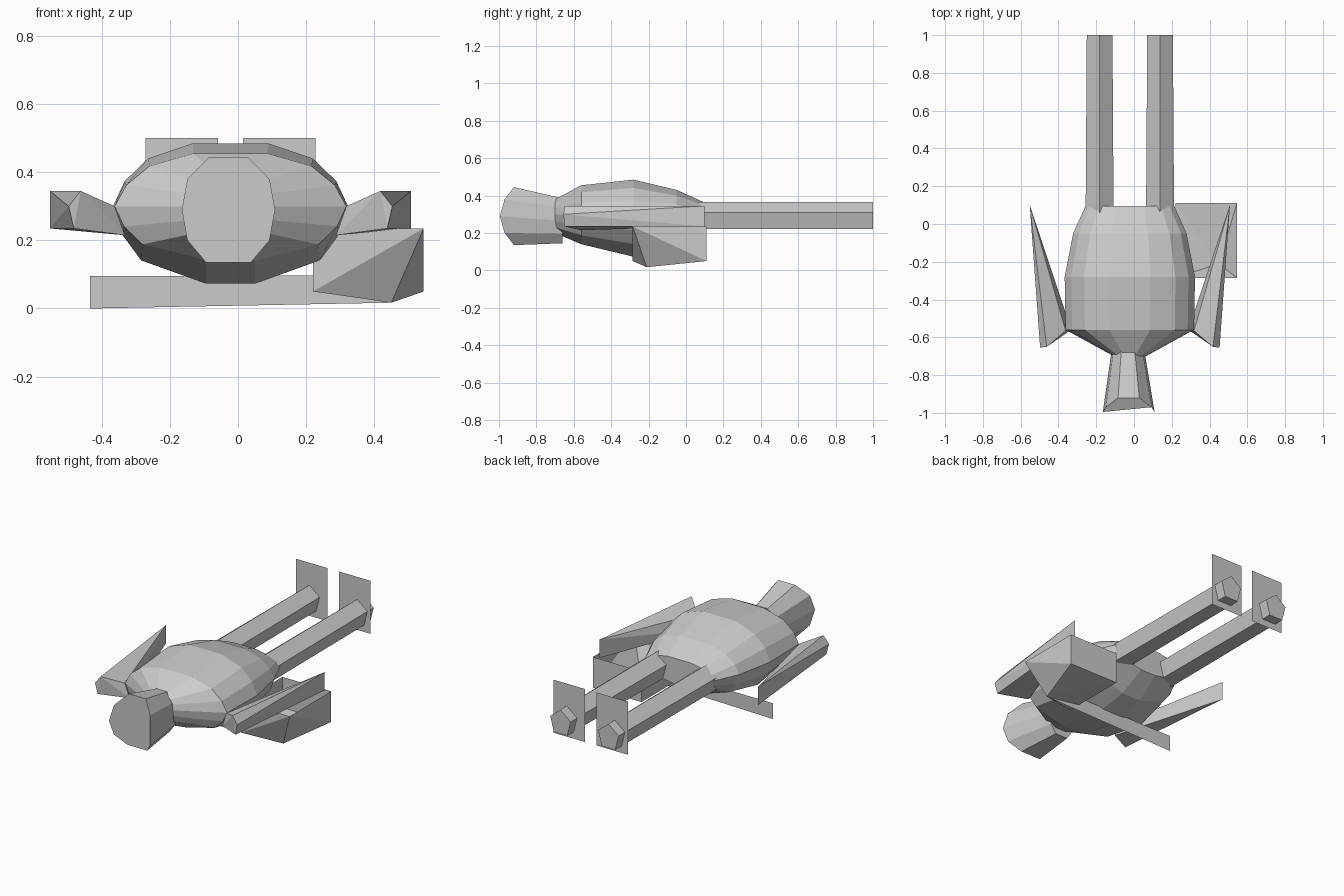
import bpy, bmesh

if "Cube" in bpy.data.objects:
    bpy.data.objects.remove(bpy.data.objects["Cube"])

CX = -0.022  # symmetry plane of the figure


def make(name, build):
    bm = bmesh.new()
    build(bm)
    bmesh.ops.recalc_face_normals(bm, faces=bm.faces[:])
    me = bpy.data.meshes.new(name)
    bm.to_mesh(me)
    bm.free()
    ob = bpy.data.objects.new(name, me)
    bpy.context.collection.objects.link(ob)
    return ob


def loft(name, rings):
    """Skin closed rings of points and cap both ends."""
    def build(bm):
        vs = [[bm.verts.new(p) for p in r] for r in rings]
        n = len(vs[0])
        for a, b in zip(vs, vs[1:]):
            for i in range(n):
                j = (i + 1) % n
                bm.faces.new((a[i], a[j], b[j], b[i]))
        bm.faces.new(vs[0])
        bm.faces.new(vs[-1])
    return make(name, build)


def hull(name, pts, open_top=None):
    def build(bm):
        for p in pts:
            bm.verts.new(p)
        bmesh.ops.convex_hull(bm, input=bm.verts[:])
        if open_top is not None:
            top = [f for f in bm.faces if all(v.co.z > open_top for v in f.verts)
                   and abs(f.normal.z) > 0.9]
            bmesh.ops.delete(bm, geom=top, context='FACES')
    return make(name, build)


def sheet(name, pts):
    return make(name, lambda bm: bm.faces.new([bm.verts.new(p) for p in pts]))


# Body: faceted barrel along y (unit half profile, mirrored)
half = [(.32, 1), (.70, .76), (.9, .4), (1, 0), (.92, -.37), (.76, -.7), (.21, -1)]
profile = half + [(-x, z) for x, z in reversed(half)]


def ring(y, hw, bottom, top, mid=.3):
    return [(CX + hw * x, y, mid + z * ((top - mid) if z > 0 else (mid - bottom)))
            for x, z in profile]


loft("body", [ring(-.70, .085, .2, .38), ring(-.56, .34, .14, .455),
              ring(-.28, .345, .073, .485), ring(-.05, .30, .12, .43),
              ring(.095, .235, .21, .365)])

# Head: octagonal neck flaring to a bowed front
octo = [(.41, 1), (.88, .58), (1, 0), (.88, -.58), (.48, -1),
        (-.48, -1), (-.88, -.58), (-1, 0), (-.88, .58), (-.41, 1)]
neck = [(CX - .01 + .085 * x, -.66, .265 + z * .12) for x, z in octo]
face = [(CX - .006 + .137 * x, -.995 + .075 * z * z, .29 + z * .155) for x, z in octo]
loft("head", [neck, face])

for s, side in ((-1, "left"), (1, "right")):
    # Arms: tapered wedges from shoulder and elbow to the hand edge
    hull("arm_" + side, [(CX + s * x, y, z) for x, y, z in (
        (.53, .10, .345), (.53, .10, .235), (.34, -.565, .30), (.31, -.56, .215),
        (.44, -.65, .345), (.475, -.655, .30), (.46, -.65, .235))])
    # Legs: pentagonal bars through flat foot plates
    penta = [(0, .365), (.068, .31), (.045, .22), (-.045, .22), (-.068, .31)]
    lx = CX + s * .16
    loft("leg_" + side, [[(lx + x * k, y, z) for x, z in penta]
                         for y, k in ((-.05, 1.1), (1.0, 1.0))])
    px = CX + s * .143
    sheet("foot_plate_" + side, [(px - .106, .94, .18), (px + .106, .94, .18),
                                 (px + .106, .94, .5), (px - .106, .94, .5)])

# Open box-like basin hanging below the right arm
hull("side_basin", [(.22, .11, .05), (.545, .11, .05), (.545, .11, .235), (.22, .11, .235),
                    (.545, -.285, .235), (.22, -.285, .235), (.22, -.285, .05),
                    (.45, -.21, .017)], open_top=.2)

# Flat blade crossing under the body
sheet("blade", [(-.435, -.21, 0), (.45, -.21, .017), (.45, -.21, .097), (-.435, -.21, .095)])
